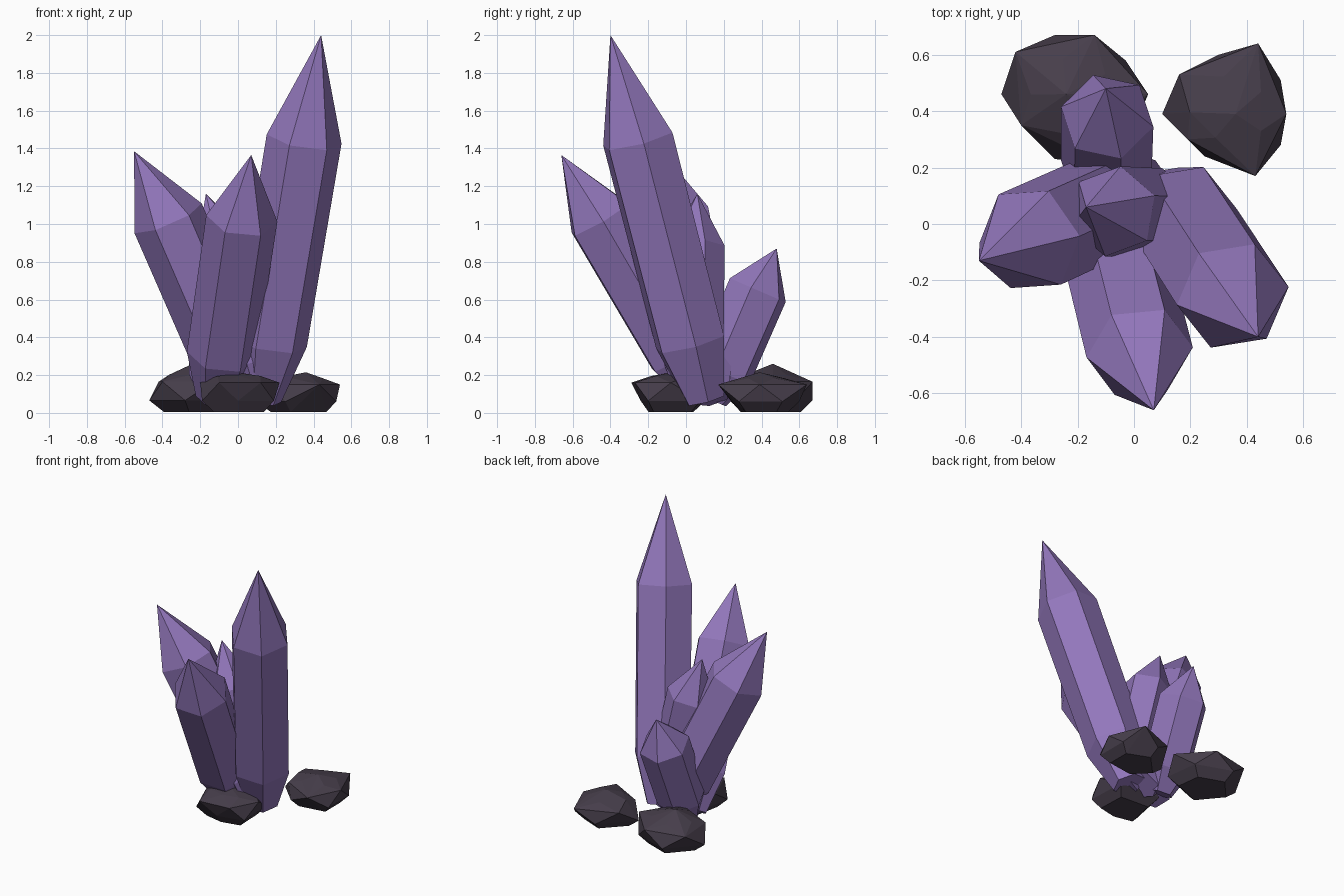
import bpy, bmesh, math
from mathutils import Vector

cube = bpy.data.objects.get("Cube")
if cube:
    bpy.data.objects.remove(cube, do_unlink=True)


def make_material(name, color):
    mat = bpy.data.materials.new(name)
    mat.use_nodes = True
    mat.diffuse_color = (*color, 1)
    mat.node_tree.nodes["Principled BSDF"].inputs["Base Color"].default_value = (*color, 1)
    return mat


def finish(name, bm, mat):
    bmesh.ops.recalc_face_normals(bm, faces=bm.faces[:])
    mesh = bpy.data.meshes.new(name)
    bm.to_mesh(mesh)
    bm.free()
    mesh.materials.append(mat)
    obj = bpy.data.objects.new(name, mesh)
    bpy.context.collection.objects.link(obj)
    return obj


def crystal(name, foot, shoulder, tip, radius, collar, phase):
    """Leaning six-sided prism with a narrowed foot and a pointed tip."""
    foot, shoulder = Vector(foot), Vector(shoulder)
    axis = (shoulder - foot).normalized()
    u = Vector((1, 0, 0))
    u = (u - axis * u.dot(axis)).normalized()
    v = axis.cross(u)
    bm = bmesh.new()

    def ring(center, r):
        angles = [math.radians(phase + 60 * i) for i in range(6)]
        return [bm.verts.new(center + r * (u * math.cos(a) + v * math.sin(a))) for a in angles]

    rings = [ring(foot, radius * 0.55),
             ring(foot.lerp(shoulder, collar), radius * 0.98),
             ring(shoulder, radius)]
    point = bm.verts.new(tip)
    bm.faces.new(rings[0])
    for i in range(6):
        j = (i + 1) % 6
        for low, high in zip(rings, rings[1:]):
            bm.faces.new((low[i], low[j], high[j], high[i]))
        bm.faces.new((rings[2][i], rings[2][j], point))
    return finish(name, bm, purple)


def rock(name, outline, peak, waist):
    """Faceted boulder: hull of an uneven waist, a smaller underside and a peak."""
    bm = bmesh.new()
    cx = sum(p[0] for p in outline) / len(outline)
    cy = sum(p[1] for p in outline) / len(outline)
    for i, (x, y) in enumerate(outline):
        bm.verts.new((x, y, waist if i % 2 else waist * 0.4))
        if i % 2 == 0:
            bm.verts.new((cx + (x - cx) * 0.7, cy + (y - cy) * 0.7, 0.005))
            bm.verts.new((cx + (x - cx) * 0.6, cy + (y - cy) * 0.6, waist * 1.22))
    bm.verts.new(peak)
    hull = bmesh.ops.convex_hull(bm, input=bm.verts[:])
    loose = set(hull["geom_interior"]) | set(hull["geom_unused"])
    bmesh.ops.delete(bm, geom=[g for g in loose if isinstance(g, bmesh.types.BMVert)], context="VERTS")
    return finish(name, bm, stone)


purple = make_material("amethyst purple", (0.29, 0.185, 0.50))
stone = make_material("dark stone", (0.062, 0.048, 0.07))

# Crystal cluster
crystal("tall_crystal", (0.12, 0.1, 0.07), (0.35, -0.255, 1.45), (0.44, -0.4, 2), 0.202, 0.22, 7)
crystal("front_crystal", (-0.12, 0.1, 0.08), (0.02, -0.455, 1.03), (0.07, -0.66, 1.365), 0.19, 0.24, 2)
crystal("right_crystal", (0.04, 0.13, 0.08), (-0.37, -0.055, 1.03), (-0.55, -0.13, 1.385), 0.195, 0.24, 8)
crystal("middle_crystal", (0.12, 0.04, 0.07), (-0.075, 0.045, 0.88), (-0.17, 0.06, 1.16), 0.162, 0.24, 20)
crystal("back_crystal", (-0.1, 0.13, 0.07), (-0.095, 0.38, 0.65), (-0.1, 0.48, 0.87), 0.168, 0.25, -13)

# Boulders around the base
rock("back_right_rock",
     [(-0.47, 0.46), (-0.42, 0.61), (-0.28, 0.67), (-0.14, 0.67), (-0.03, 0.58),
      (0.05, 0.46), (0, 0.34), (-0.13, 0.22), (-0.28, 0.23), (-0.4, 0.35)],
     (-0.24, 0.46, 0.26), 0.165)
rock("back_left_rock",
     [(0.1, 0.39), (0.16, 0.53), (0.3, 0.6), (0.44, 0.64), (0.52, 0.51),
      (0.54, 0.39), (0.52, 0.28), (0.43, 0.17), (0.25, 0.24), (0.19, 0.3)],
     (0.36, 0.39, 0.215), 0.15)
rock("front_rock",
     [(-0.19, -0.2), (-0.2, -0.05), (-0.13, 0.1), (0.05, 0.14), (0.18, 0.08),
      (0.22, -0.08), (0.19, -0.2), (0.12, -0.27), (0, -0.24), (-0.1, -0.29)],
     (0.02, -0.1, 0.21), 0.16)
